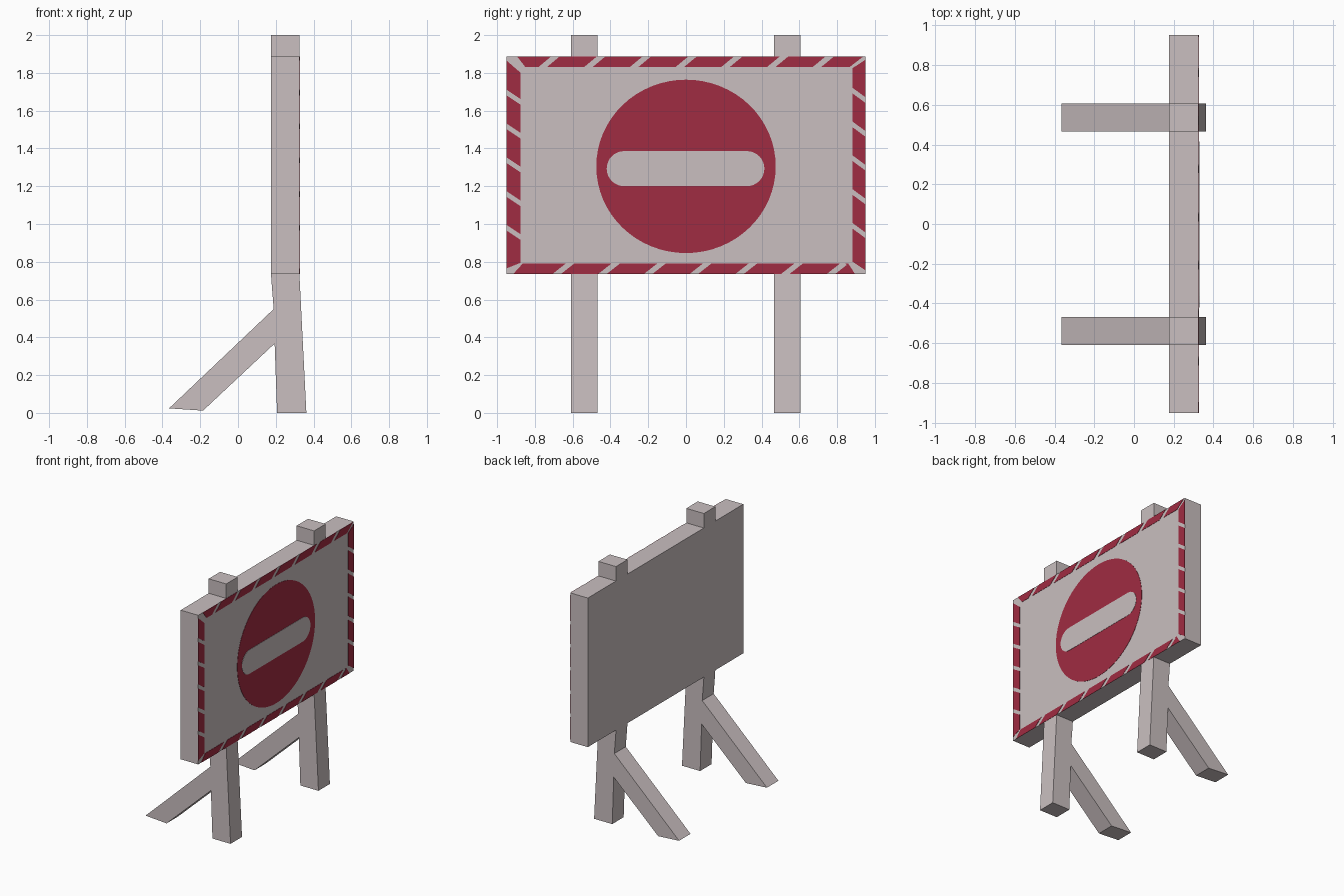
import bpy, bmesh, math

if "Cube" in bpy.data.objects:
    bpy.data.objects.remove(bpy.data.objects["Cube"])


def material(name, rgb):
    m = bpy.data.materials.new(name)
    m.diffuse_color = (*rgb, 1)
    m.use_nodes = True
    m.node_tree.nodes["Principled BSDF"].inputs["Base Color"].default_value = m.diffuse_color
    return m


PALE = material("pale_grey", (0.585, 0.520, 0.525))
RED = material("sign_red", (0.352, 0.025, 0.054))


def prism(name, outlines, axis, lo, hi, mat):
    """Extrude outlines: axis 'x' takes (y, z) points, axis 'y' takes (x, z)."""
    bm = bmesh.new()
    for pts in outlines:
        def place(t):
            return [bm.verts.new((t, a, b) if axis == 'x' else (a, t, b)) for a, b in pts]
        v0, v1 = place(lo), place(hi)
        bm.faces.new(v0)
        bm.faces.new(v1)
        n = len(pts)
        for i in range(n):
            j = (i + 1) % n
            bm.faces.new((v0[i], v0[j], v1[j], v1[i]))
    bmesh.ops.recalc_face_normals(bm, faces=bm.faces)
    me = bpy.data.meshes.new(name)
    bm.to_mesh(me)
    bm.free()
    me.materials.append(mat)
    ob = bpy.data.objects.new(name, me)
    bpy.context.collection.objects.link(ob)
    return ob


def rect(a0, a1, b0, b1):
    return [(a0, b0), (a1, b0), (a1, b1), (a0, b1)]


BACK, FRONT = 0.175, 0.325
Y, Z0, Z1 = 0.95, 0.735, 1.888

# Sign board
prism("sign_board", [rect(-Y, Y, Z0, Z1)], 'x', BACK, FRONT, PALE)

# Splayed legs with rear braces, and post tops above the board
leg = [(0.207, 0), (0.362, 0), (FRONT, Z0), (BACK, Z0), (0.177, 0.70), (0.189, 0.55),
       (-0.365, 0.024), (-0.185, 0.012), (0.194, 0.367)]
for side, y in (("left", -0.538), ("right", 0.536)):
    prism("leg_" + side, [leg], 'y', y - 0.07, y + 0.07, PALE)
    prism("post_top_" + side, [rect(BACK, FRONT, Z1, 2.0)], 'y', y - 0.07, y + 0.07, PALE)

# Red disc with pale rounded bar
N = 64
disc = [(0.475 * math.cos(2 * math.pi * i / N), 1.305 + 0.459 * math.sin(2 * math.pi * i / N))
        for i in range(N)]
prism("red_disc", [disc], 'x', FRONT, FRONT + 0.002, RED)
bar = []
for i in range(34):
    a = -math.pi / 2 + math.pi * (i % 17) / 16 + (math.pi if i > 16 else 0)
    end = 0.322 if i <= 16 else -0.327
    bar.append((end + 0.093 * math.cos(a), 1.293 + 0.093 * math.sin(a)))
prism("disc_bar", [bar], 'x', FRONT + 0.001, FRONT + 0.004, PALE)


def stripes(gaps, slant, gap, start, end):
    """Split a strip into slanted dashes; returns (outer, inner) edge spans."""
    cuts = [start]
    for g in gaps:
        o, i = g + slant / 2, g - slant / 2
        cuts += [(o - gap / 2, i - gap / 2), (o + gap / 2, i + gap / 2)]
    cuts.append(end)
    return zip(cuts[::2], cuts[1::2])


# Dashed border: outer and inner edge of each side
dashes = []
for z_out, z_in, first, slant, start, end in (
        (Z1, 1.83, -0.725, 0.07, (-0.895, -0.85), (0.94, 0.865)),
        (Z0, 0.79, -0.65, -0.07, (-0.915, -0.865), (0.895, 0.845))):
    gaps = [first + 0.242 * k for k in range(7)]
    for a, b in stripes(gaps, slant, 0.045, start, end):
        dashes.append([(a[0], z_out), (b[0], z_out), (b[1], z_in), (a[1], z_in)])
for y_out, y_in, first, slant, start, end in (
        (-Y, -0.875, 0.955, 0.05, (0.765, 0.795), (1.865, 1.80)),
        (Y, 0.882, 0.965, -0.05, (0.755, 0.80), (1.87, 1.825))):
    gaps = [first + 0.179 * k for k in range(5)]
    for a, b in stripes(gaps, slant, 0.03, start, end):
        dashes.append([(y_out, a[0]), (y_out, b[0]), (y_in, b[1]), (y_in, a[1])])
prism("border_dashes", dashes, 'x', FRONT, FRONT + 0.002, RED)
